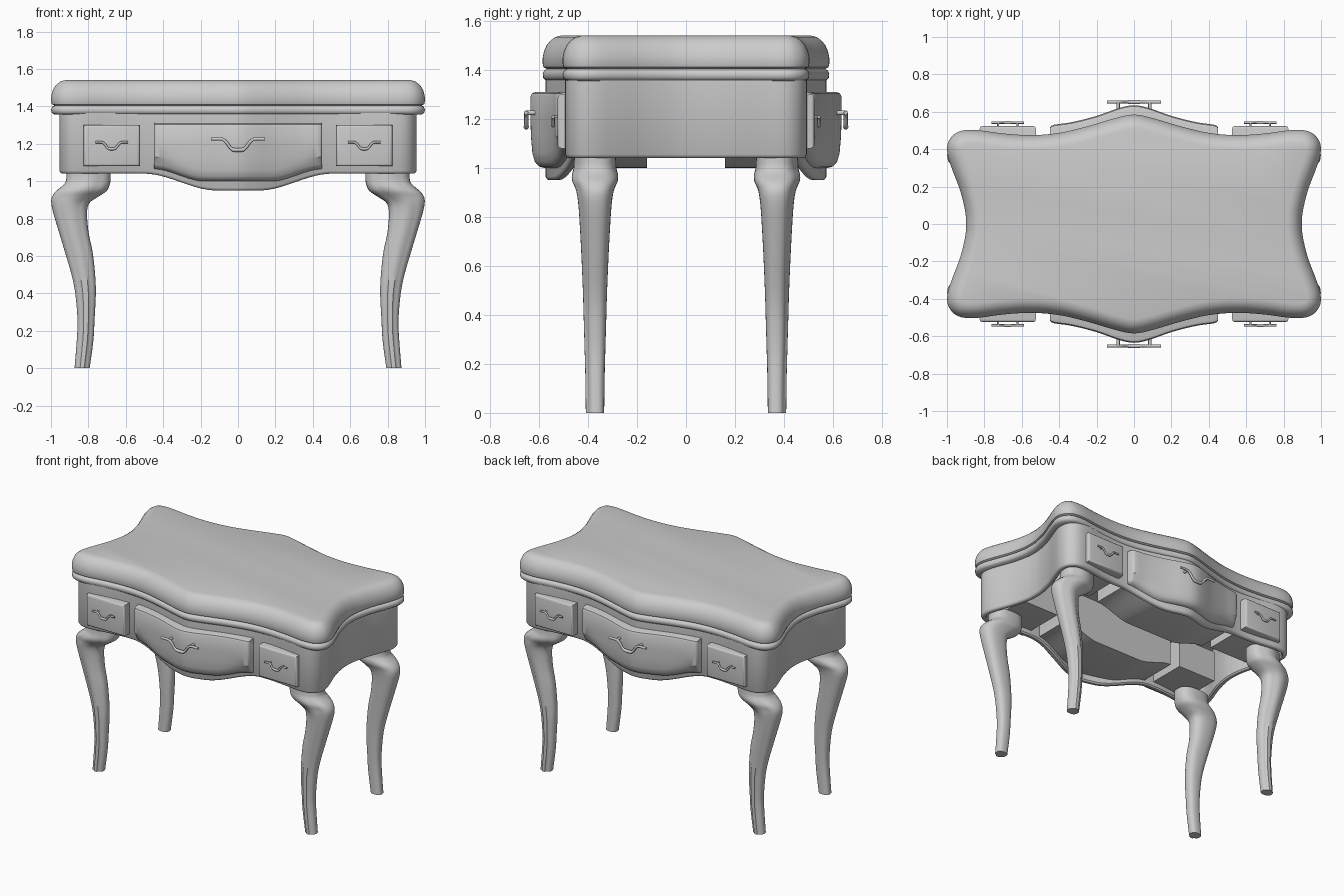
import bpy, bmesh, math
from mathutils import Vector

cube = bpy.data.objects.get("Cube")
if cube:
    bpy.data.objects.remove(cube, do_unlink=True)

grey = bpy.data.materials.new("plain grey")
grey.use_nodes = True
grey.diffuse_color = (0.6, 0.6, 0.6, 1)
grey.node_tree.nodes["Principled BSDF"].inputs["Base Color"].default_value = (0.6, 0.6, 0.6, 1)


def finish(name, bm, angle=35):
    bmesh.ops.recalc_face_normals(bm, faces=bm.faces)
    mesh = bpy.data.meshes.new(name)
    bm.to_mesh(mesh)
    bm.free()
    mesh.materials.append(grey)
    ob = bpy.data.objects.new(name, mesh)
    bpy.context.collection.objects.link(ob)
    bpy.ops.object.select_all(action='DESELECT')
    ob.select_set(True)
    bpy.context.view_layer.objects.active = ob
    bpy.ops.object.shade_smooth_by_angle(angle=math.radians(angle))
    return ob


def loft(name, rings, caps=True, loop=False, angle=35):
    """Skin closed rings in sequence; loop joins the last ring to the first."""
    bm = bmesh.new()
    vs = [[bm.verts.new(p) for p in r] for r in rings]
    n = len(vs[0])
    pairs = list(zip(vs, vs[1:])) + ([(vs[-1], vs[0])] if loop else [])
    for a, b in pairs:
        for i in range(n):
            j = (i + 1) % n
            bm.faces.new((a[i], a[j], b[j], b[i]))
    if caps and not loop:
        bm.faces.new(vs[0])
        bm.faces.new(vs[-1])
    return finish(name, bm, angle)


def spline(pts, steps, closed=False):
    """Catmull-Rom curve through the points."""
    pts = [Vector(p) for p in pts]
    n, out = len(pts), []
    get = (lambda i: pts[i % n]) if closed else (lambda i: pts[max(0, min(n - 1, i))])
    for i in range(n if closed else n - 1):
        a, b, c, d = (get(i + k) for k in (-1, 0, 1, 2))
        for s in range(steps):
            t = s / steps
            out.append(0.5 * (2 * b + (c - a) * t + (2 * a - 5 * b + 4 * c - d) * t ** 2
                              + (3 * b - a - 3 * c + d) * t ** 3))
    if not closed:
        out.append(pts[-1])
    return out


def inset(pts, d):
    res = []
    for i, p in enumerate(pts):
        t = (pts[(i + 1) % len(pts)] - pts[i - 1]).normalized()
        res.append(p + Vector((t.y, -t.x)) * d)
    return res


def ease(t):
    t = max(0, min(1, t))
    return t * t * (3 - 2 * t)


# Serpentine plan outline: one quarter mirrored twice, clockwise
quarter = [(0, .585), (.1, .566), (.25, .522), (.4, .487), (.55, .475), (.7, .484),
           (.85, .503), (.94, .493), (.99, .445), (.998, .38), (.975, .3), (.93, .18),
           (.903, .07), (.898, 0)]
half = quarter + [(x, -y) for x, y in quarter[-2::-1]]
full = half + [(-x, y) for x, y in half[-2:0:-1]]
outline = spline(full, 4, closed=True)

# Table top: bead, groove, rounded slab
top_profile = [(.05, 1.355), (.012, 1.358), (.002, 1.368), (0, 1.385), (.006, 1.398),
               (.018, 1.404), (.004, 1.411), (0, 1.425), (0, 1.45), (.005, 1.475),
               (.016, 1.5), (.032, 1.52), (.052, 1.534), (.075, 1.54)]
loft("table_top", [[(p.x, p.y, z) for p in inset(outline, d)] for d, z in top_profile], angle=45)

# Apron: hollow wall whose lower edge dips at the middle
apron = [Vector((p.x * .955, p.y * .98)) for p in outline]


def apron_ring(d, height=None, lift=0):
    return [(p.x, p.y, height or 1.04 + lift - .09 * ease((.5 - abs(o.x)) / .38))
            for p, o in zip(inset(apron, d), apron)]


loft("apron", [apron_ring(0, 1.365), apron_ring(0, None, .015), apron_ring(.006, None, .004),
               apron_ring(.014), apron_ring(.03), apron_ring(.038, None, .01),
               apron_ring(.038, 1.365)], loop=True)

# Cabriole legs: height, outer x, inner x, half depth
leg_sections = [(0, .874, .793, .033), (.15, .862, .773, .035), (.26, .858, .767, .038),
                (.4, .87, .76, .042), (.5, .89, .764, .045), (.62, .925, .777, .05),
                (.72, .955, .798, .055), (.82, .985, .807, .061), (.88, .998, .797, .067),
                (.915, .995, .75, .075), (.945, .975, .705, .088), (.97, .945, .69, .09),
                (1.0, .92, .682, .083), (1.06, .917, .68, .08)]


def leg(name, sx, sy):
    rings = []
    for z, xo, xi, hy in spline_sections:
        ring = []
        for k in range(32):
            a = math.tau * k / 32
            c, s = math.cos(a), math.sin(a)
            px = (xo + xi) / 2 + math.copysign(abs(c) ** .8, c) * (xo - xi) / 2
            py = math.copysign(abs(s) ** .8, s) * hy
            if abs(k - 8) <= 1:      # raised rib down the outer face
                py += .009
            ring.append((sx * px, sy * (.367 + py), z))
        rings.append(ring)
    loft(name, rings, angle=40)


# four-value rows are interpolated as two splines that share their height
xs = spline([(z, xo, xi) for z, xo, xi, h in leg_sections], 3)
hs = spline([(z, h, 0) for z, xo, xi, h in leg_sections], 3)
spline_sections = [(a.x, a.y, a.z, b.y) for a, b in zip(xs, hs)]


# Drawers and pulls
def centre_drawer(name, sy):
    front = [(0, .635), (.08, .62), (.2, .578), (.33, .545), (.43, .53), (.45, .515)]
    cols = spline([(-x, y) for x, y in front[:0:-1]] + front, 4)
    rings = []
    for p in cols:
        f, zb = p.y, 1.065 - .065 * ease((.45 - abs(p.x)) / .27)
        prof = [(.16, 1.31), (f - .022, 1.31), (f - .006, 1.304), (f, 1.29), (f, 1.2),
                (f - .002, 1.13), (f - .008, zb + .06), (f - .018, zb + .025),
                (f - .035, zb + .006), (f - .055, zb), (.16, zb)]
        rings.append([(p.x, sy * y, z) for y, z in prof])
    loft(name, rings)


def side_drawer(name, sx, sy):
    bm = bmesh.new()
    bmesh.ops.create_cube(bm, size=1)
    for v in bm.verts:
        v.co = (sx * .675 + v.co.x * .3, sy * .342 + v.co.y * .364, 1.19 + v.co.z * .22)
    edges = [e for e in bm.edges if all(sy * v.co.y > .5 for v in e.verts)]
    bmesh.ops.bevel(bm, geom=edges, offset=.014, segments=3, profile=.5, affect='EDGES')
    finish(name, bm, 40)


def tube(name, pts, radii):
    rings = []
    for i, p in enumerate(pts):
        t = (pts[min(i + 1, len(pts) - 1)] - pts[max(i - 1, 0)]).normalized()
        u = t.orthogonal().normalized() if abs(t.y) > .9 else Vector((0, 1, 0))
        w = t.cross(u)
        rings.append([p + radii[i] * (u * math.cos(math.tau * k / 10) + w * math.sin(math.tau * k / 10))
                      for k in range(10)])
    loft(name, rings, angle=50)


def pull(name, x, y, z, size, sy):
    bow = [(-.145, 0), (-.09, 0), (-.065, -.014), (-.035, -.052), (0, -.058)]
    bow = bow + [(-a, b) for a, b in bow[-2::-1]]
    path = spline([(x + a * size, sy * y, z + b * size) for a, b in bow], 4)
    radii = [(.011 if abs(p.x - x) < .03 * size else .0085) * (.4 + .6 * size) for p in path]
    tube(name, path, radii)
    for s in (-1, 1):
        px = x + s * .085 * size
        tube(name + "_post", [Vector((px, sy * (y - .1 * size), z)), Vector((px, sy * y, z))],
             [.009 * size] * 2)


for sy, face in ((-1, "front"), (1, "back")):
    centre_drawer(face + "_centre_drawer", sy)
    pull(face + "_centre_pull", 0, .652, 1.225, 1, sy)
    for sx, side in ((-1, "right"), (1, "left")):
        leg(f"{face}_{side}_leg", sx, sy)
        side_drawer(f"{face}_{side}_drawer", sx, sy)
        pull(f"{face}_{side}_pull", sx * .675, .542, 1.208, .6, sy)
